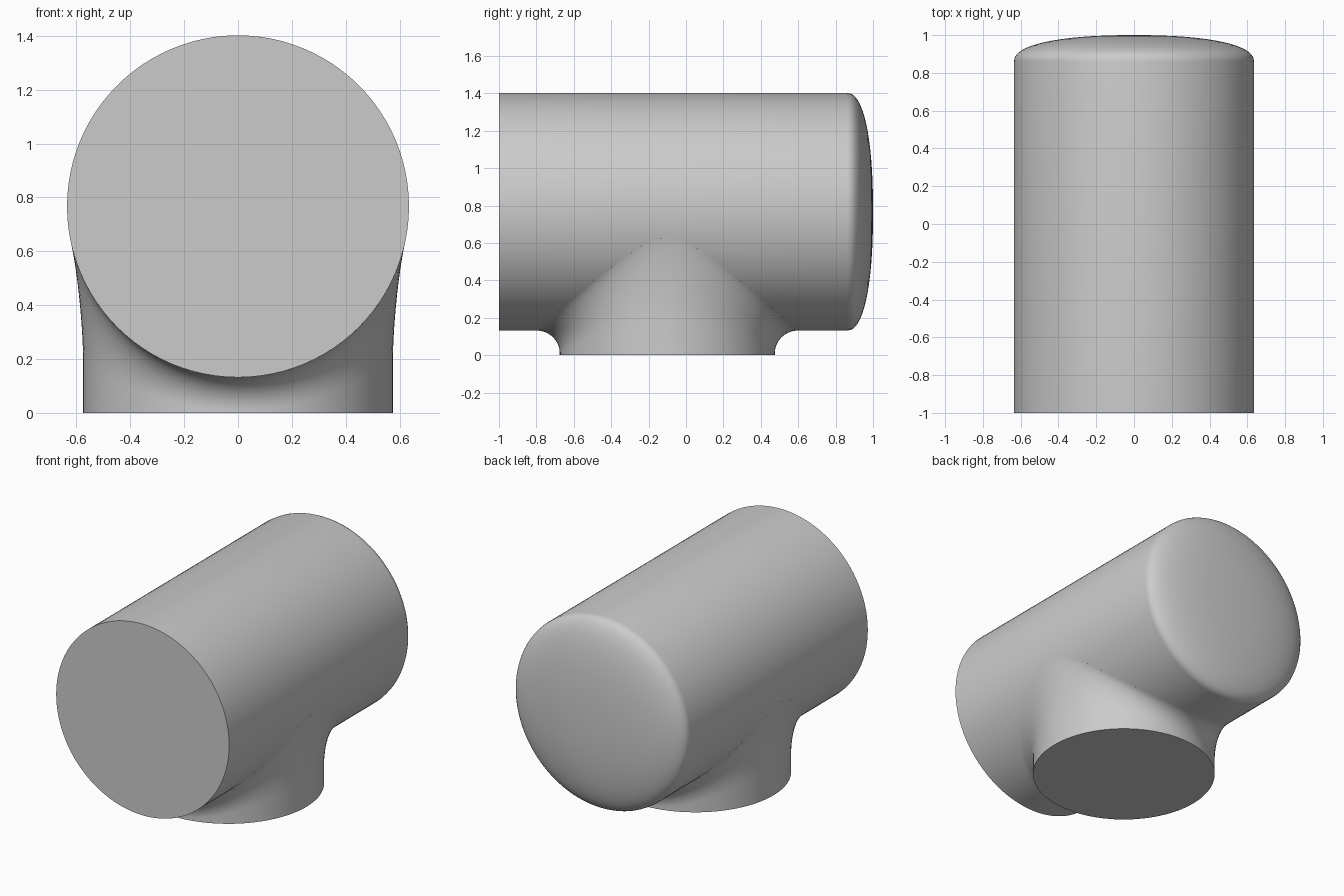
import bpy
import bmesh
from math import sin, cos, pi, sqrt, radians

R, AXIS_Z = 0.635, 0.767            # main pipe radius and axis height
BRANCH_R, BRANCH_Y = 0.575, -0.1    # branch radius and centre
SIDES = 96

cube = bpy.data.objects.get("Cube")
if cube:
    bpy.data.objects.remove(cube, do_unlink=True)

grey = bpy.data.materials.new("plain grey")
grey.use_nodes = True
colour = (0.6, 0.6, 0.6, 1)
grey.diffuse_color = colour
grey.node_tree.nodes["Principled BSDF"].inputs["Base Color"].default_value = colour


def loft(name, rings):
    """Skin a stack of closed rings and cap both ends."""
    bm = bmesh.new()
    loops = [[bm.verts.new(p) for p in ring] for ring in rings]
    for low, high in zip(loops, loops[1:]):
        for i in range(SIDES):
            j = (i + 1) % SIDES
            bm.faces.new((low[i], low[j], high[j], high[i]))
    bm.faces.new(loops[0])
    bm.faces.new(loops[-1])
    bmesh.ops.recalc_face_normals(bm, faces=bm.faces)
    mesh = bpy.data.meshes.new(name)
    bm.to_mesh(mesh)
    bm.free()
    mesh.materials.append(grey)
    obj = bpy.data.objects.new(name, mesh)
    bpy.context.collection.objects.link(obj)
    bpy.ops.object.select_all(action="DESELECT")
    obj.select_set(True)
    bpy.context.view_layer.objects.active = obj
    bpy.ops.object.shade_smooth_by_angle(angle=radians(40))
    return obj


angles = [2 * pi * i / SIDES for i in range(SIDES)]

# Main pipe: flat front, shallow domed back
profile = [(R, -1.0)]
for k in range(17):
    t = pi / 2 * k / 16
    r = max(R * cos(t) ** (2 / 2.3), 0.01)
    profile.append((r, 0.86 + 0.14 * sin(t) ** (2 / 2.3)))
loft("main_pipe", [[(r * cos(a), y, AXIS_Z + r * sin(a)) for a in angles]
                   for r, y in profile])


def fillet_point(a, t):
    """Quarter-ellipse sweep from the branch wall to the pipe underside."""
    x0, y0 = BRANCH_R * cos(a), BRANCH_R * sin(a)
    z0 = 0.01 + 0.17 * cos(a) ** 2
    x2, y2 = 0.62 * cos(a), 0.7 * sin(a)
    depth = sqrt(R * R - x2 * x2)
    z2 = AXIS_Z - depth
    z1 = z2 + x2 / depth * (x0 - x2)
    u, v = 1 - sin(t), 1 - cos(t)
    return (x0 + v * (x2 - x0), BRANCH_Y + y0 + v * (y2 - y0),
            z1 + u * (z0 - z1) + v * (z2 - z1))


# Branch: round foot flaring tangentially into the pipe, ending inside it
rings = [[(BRANCH_R * cos(a), BRANCH_Y + BRANCH_R * sin(a), 0) for a in angles]]
rings += [[fillet_point(a, pi / 2 * k / 16) for a in angles] for k in range(17)]
rings.append([(0.4 * cos(a), BRANCH_Y + 0.4 * sin(a), AXIS_Z) for a in angles])
loft("branch_outlet", rings)
